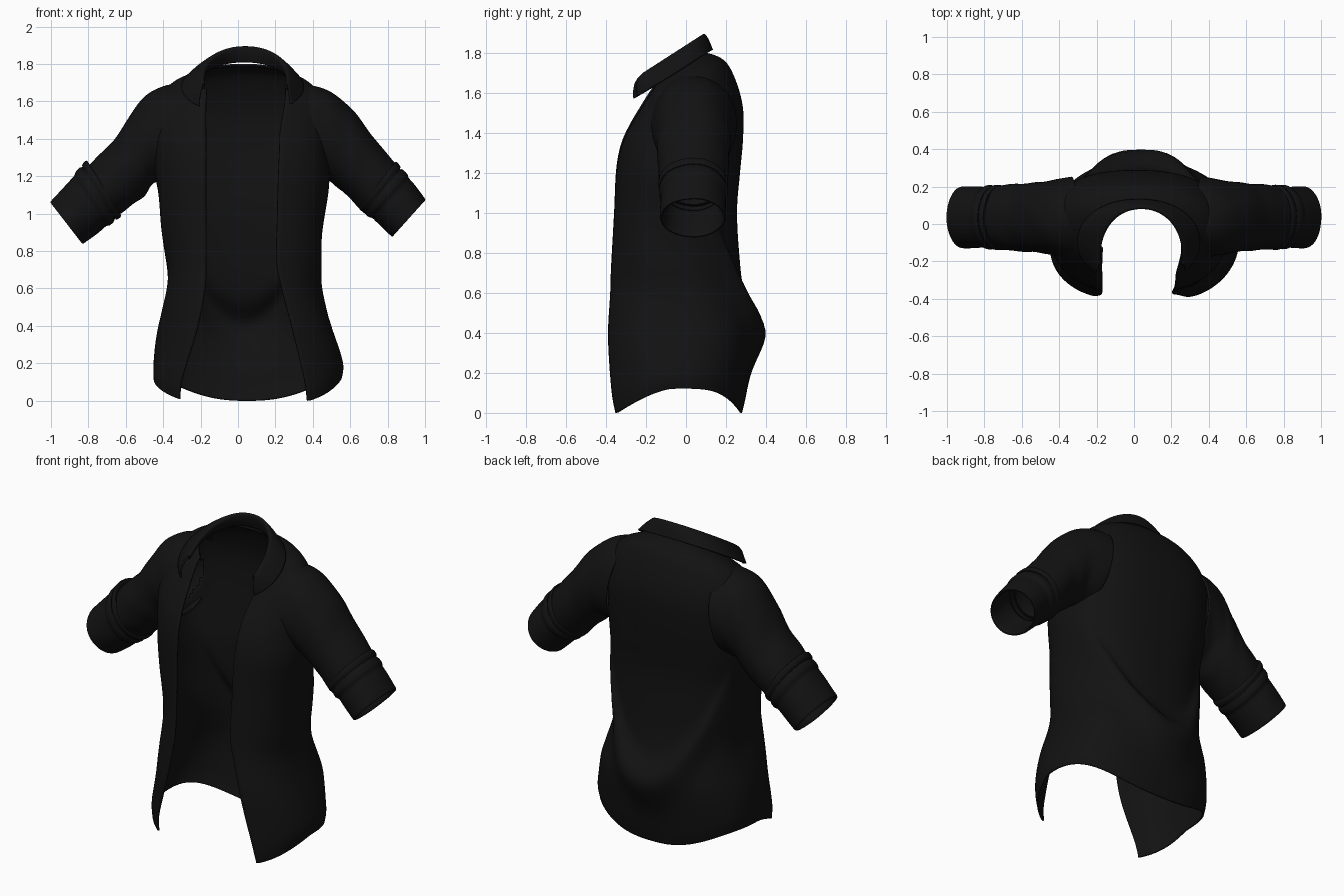
import bpy, bmesh, math
from mathutils import Vector

if "Cube" in bpy.data.objects:
    bpy.data.objects.remove(bpy.data.objects["Cube"])

cloth = bpy.data.materials.new("black_cloth")
cloth.diffuse_color = (0.006, 0.006, 0.006, 1)
cloth.use_nodes = True
cloth.node_tree.nodes["Principled BSDF"].inputs["Base Color"].default_value = cloth.diffuse_color


def smooth_rows(rows, n):
    """Catmull-Rom interpolation through rows of numbers, n steps per span."""
    out = []
    for i in range(len(rows) - 1):
        p0, p1, p2 = rows[max(i - 1, 0)], rows[i], rows[i + 1]
        p3 = rows[min(i + 2, len(rows) - 1)]
        for k in range(n):
            t = k / n
            out.append([0.5 * (2*b + (c - a)*t + (2*a - 5*b + 4*c - d)*t*t
                               + (3*b - a - 3*c + d)*t**3)
                        for a, b, c, d in zip(p0, p1, p2, p3)])
    out.append(list(rows[-1]))
    return out


def loft(name, rings, closed, cut=None, thick=0.01):
    """Skin a list of equal-length rings; drop faces for which cut(centre) is true."""
    bm = bmesh.new()
    grid = [[bm.verts.new(p) for p in r] for r in rings]
    m = len(grid[0])
    for a, b in zip(grid, grid[1:]):
        for j in range(m if closed else m - 1):
            k = (j + 1) % m
            bm.faces.new((a[j], a[k], b[k], b[j]))
    if cut:
        bmesh.ops.delete(bm, geom=[f for f in bm.faces if cut(f.calc_center_median())],
                         context='FACES')
    me = bpy.data.meshes.new(name)
    bm.to_mesh(me)
    bm.free()
    me.materials.append(cloth)
    ob = bpy.data.objects.new(name, me)
    bpy.context.collection.objects.link(ob)
    mod = ob.modifiers.new("thickness", 'SOLIDIFY')
    mod.thickness, mod.offset = thick, 0
    bpy.ops.object.select_all(action='DESELECT')
    ob.select_set(True)
    bpy.context.view_layer.objects.active = ob
    bpy.ops.object.shade_smooth_by_angle(angle=math.radians(50))
    return ob


def open_section(row, n=2.5, count=96):
    """Superellipse round the body, left open at the front between two x values."""
    z, xl, xr, yf, yb, ol, orr, tilt = row
    cx, rx, cy, ry = (xl + xr)/2, (xr - xl)/2, (yf + yb)/2, (yb - yf)/2

    def edge(x):
        return math.acos(max(-1, min(1, spow((x - cx)/rx, n/2))))
    start, end = 2*math.pi - edge(ol), -edge(orr)   # left edge, round the back, right edge
    pts = []
    for i in range(count + 1):
        t = start + (end - start)*i/count
        x = cx + rx*spow(math.cos(t), 2/n)
        y = cy + ry*spow(math.sin(t), 2/n)
        pts.append(Vector((x, y, z + tilt*(y - cy))))
    return pts


def spow(v, e):
    return math.copysign(abs(v) ** e, v)


# Torso: z, left x, right x, front y, back y, left opening, right opening, tilt
body = [
    (0.00, -0.45, 0.545, -0.40, 0.275, -0.31, 0.37, 0),
    (0.12, -0.45, 0.55, -0.415, 0.30, -0.295, 0.355, 0),
    (0.38, -0.415, 0.50, -0.42, 0.33, -0.22, 0.29, 0),
    (0.60, -0.38, 0.44, -0.40, 0.285, -0.175, 0.235, 0),
    (0.75, -0.38, 0.44, -0.385, 0.265, -0.17, 0.205, 0),
    (1.00, -0.41, 0.46, -0.37, 0.25, -0.17, 0.21, 0),
    (1.20, -0.44, 0.48, -0.36, 0.265, -0.17, 0.215, 0),
    (1.35, -0.45, 0.475, -0.335, 0.28, -0.17, 0.22, 0.05),
    (1.48, -0.45, 0.47, -0.29, 0.28, -0.17, 0.225, 0.15),
    (1.59, -0.43, 0.45, -0.24, 0.245, -0.17, 0.24, 0.28),
    (1.675, -0.35, 0.39, -0.20, 0.19, -0.17, 0.25, 0.42),
    (1.715, -0.22, 0.28, -0.18, 0.10, -0.17, 0.25, 0.58),
]
torso_rings = []
for row in smooth_rows(body, 7):
    ring = open_section(row, 2.5 - 0.3*max(0, row[0] - 1.4)/0.3)
    cy, ry = (row[3] + row[4])/2, (row[4] - row[3])/2
    for p in ring:
        v = (p.y - cy)/ry
        # curved shirt tails: broad at the back, hanging corners at the front
        hem = 1 - v**4 if v > 0 else 1 - min(1, 1.2*-v)**1.5
        p.z += 0.122*hem*max(0, 1 - row[0]/0.45)
        # draped fold hanging across the back
        d = p.z - (0.41 + 0.62*((p.x - 0.03)/0.42)**2)
        w = 0.075 if d > 0 else 0.15
        p.y += 0.065*math.exp(-(d/w)**2)*max(0, v)**1.5
        # soft side wrinkles
        p.x += 0.006*math.sin(13*p.z + 9*p.y)*(1 - v*v)
    torso_rings.append(ring)


def armhole(c):
    return (abs(c.x - 0.015) > 0.36
            and ((c.y - 0.035)/0.15)**2 + ((c.z - 1.42)/0.19)**2 < 1)


loft("shirt_body", torso_rings, False, armhole)

# Collar: stand, fold and turned-down pointed leaf
collar = [
    (1.69, -0.21, 0.275, -0.38, 0.10, -0.205, 0.27, 0.5),
    (1.70, -0.19, 0.265, -0.41, 0.088, -0.187, 0.26, 0.6),
    (1.722, -0.183, 0.262, -0.42, 0.085, -0.18, 0.258, 0.64),
    (1.727, -0.20, 0.275, -0.41, 0.094, -0.192, 0.268, 0.64),
    (1.71, -0.25, 0.31, -0.36, 0.112, -0.205, 0.275, 0.63),
    (1.675, -0.30, 0.35, -0.32, 0.13, -0.205, 0.28, 0.62),
]
loft("collar", [open_section(r, 2.1) for r in smooth_rows(collar, 4)], False)


def tube_ring(row, wrinkle, count=48):
    """Elliptical ring between an upper and a lower (x, z) point, with depth ry."""
    tx, tz, bx, bz, ry = row
    mid = Vector(((tx + bx)/2, 0.035, (tz + bz)/2))
    up = Vector(((tx - bx)/2, 0, (tz - bz)/2))
    pts = []
    for i in range(count):
        a = 2*math.pi*i/count
        s = 1 + wrinkle*math.sin(3*a + 21*tx)*math.sin(2*a + 17*tz)
        pts.append(mid + (up*math.cos(a) + Vector((0, ry*math.sin(a), 0)))*s)
    return pts


# Sleeves: upper x, upper z, lower x, lower z, half depth
sleeves = {
    "right": [(0.33, 1.69, 0.40, 1.20, 0.215), (0.42, 1.675, 0.46, 1.19, 0.20),
              (0.515, 1.635, 0.50, 1.175, 0.188),
              (0.61, 1.55, 0.55, 1.13, 0.178), (0.71, 1.42, 0.60, 1.09, 0.172),
              (0.79, 1.32, 0.65, 1.03, 0.168), (0.88, 1.22, 0.69, 1.00, 0.16)],
    "left": [(-0.30, 1.69, -0.37, 1.20, 0.215), (-0.40, 1.675, -0.42, 1.18, 0.20),
             (-0.49, 1.625, -0.46, 1.16, 0.188),
             (-0.58, 1.51, -0.50, 1.10, 0.18), (-0.66, 1.385, -0.56, 1.055, 0.176),
             (-0.75, 1.30, -0.62, 1.01, 0.17), (-0.84, 1.20, -0.68, 0.97, 0.16)],
}
# Rolled cuffs: outer roll from the arm end to the opening
cuffs = {
    "right": [(0.84, 1.27, 0.655, 1.035), (0.925, 1.175, 0.73, 0.965), (1.0, 1.075, 0.825, 0.88)],
    "left": [(-0.805, 1.275, -0.63, 0.995), (-0.89, 1.185, -0.72, 0.92), (-1.0, 1.06, -0.83, 0.84)],
}
# Roll profile: position along the cuff, scale of the ring
roll = [(0.10, 0.86), (0.0, 0.97), (0.03, 1.05), (0.14, 1.05), (0.20, 0.98), (0.25, 1.03),
        (0.36, 1.04), (0.42, 0.98), (0.60, 0.99), (0.85, 1.0), (0.985, 1.0), (1.0, 0.97),
        (0.9, 0.93), (0.6, 0.90), (0.3, 0.88)]

for side, rows in sleeves.items():
    loft(side + "_sleeve", [tube_ring(r, 0.02) for r in smooth_rows(rows, 6)], True)
    path = smooth_rows(cuffs[side], 20)
    rings = []
    for t, s in smooth_rows(roll, 3):
        tx, tz, bx, bz = path[max(0, min(40, round(t*40)))]
        mx, mz = (tx + bx)/2, (tz + bz)/2
        row = (mx + (tx - mx)*s, mz + (tz - mz)*s, mx + (bx - mx)*s, mz + (bz - mz)*s, 0.162*s)
        rings.append(tube_ring(row, 0.012))
    loft(side + "_rolled_cuff", rings, True, thick=0.006)
